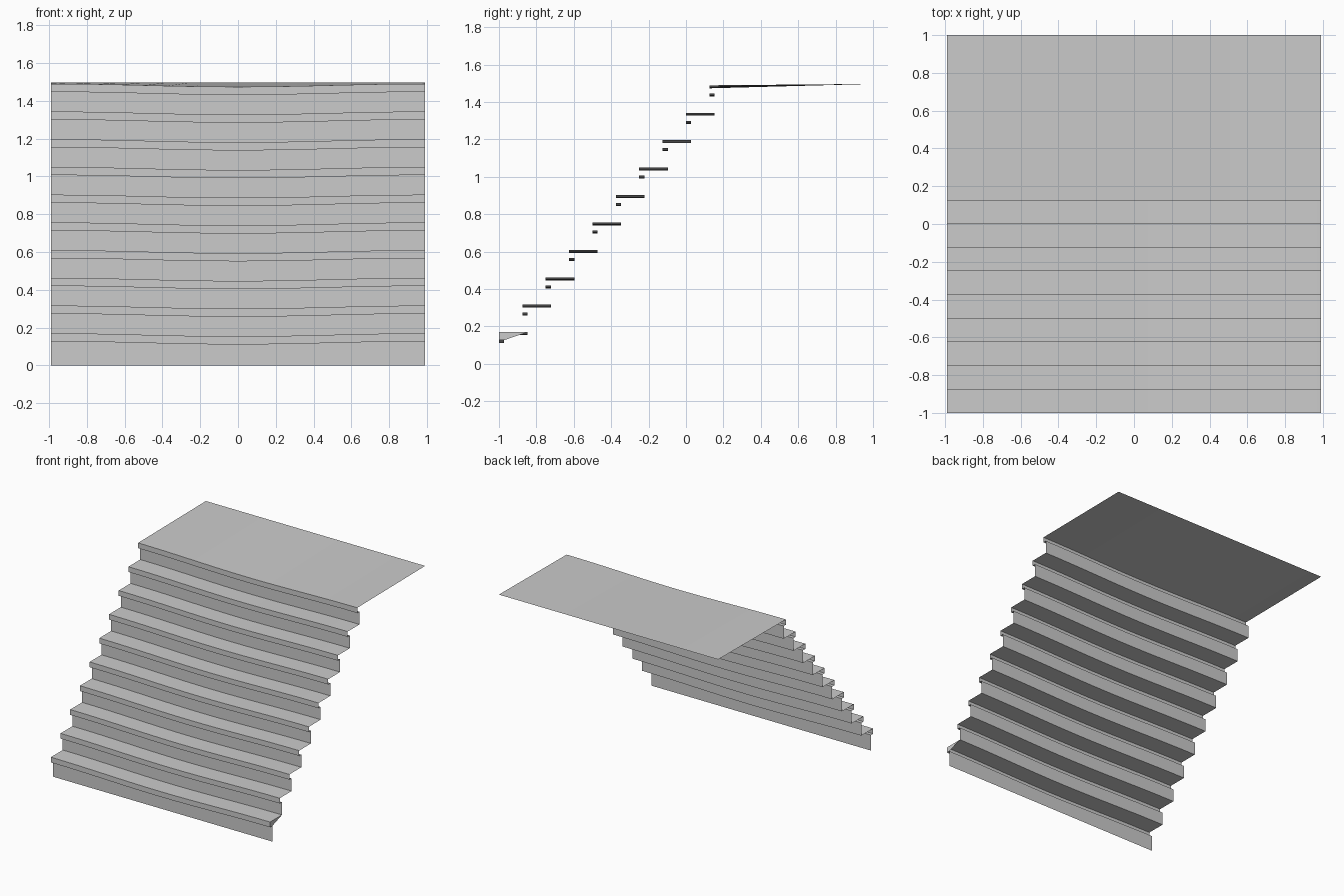
import bpy
import bmesh
import math

cube = bpy.data.objects.get("Cube")
if cube:
    bpy.data.objects.remove(cube, do_unlink=True)

STEPS, RUN, RISE = 10, 0.125, 0.1466
HALF_WIDTH, SEGMENTS = 0.99, 16
NOSE_DEPTH, NOSE_HEIGHT, NOSE_TOP = 0.028, 0.043, 0.17
SAG = 0.016

stone = bpy.data.materials.new("grey stone")
stone.use_nodes = True
grey = (0.6, 0.6, 0.6, 1)
stone.diffuse_color = grey
stone.node_tree.nodes["Principled BSDF"].inputs["Base Color"].default_value = grey

# Open side profile as (y, z, sag weight): riser, overhanging nosing, tread
profile = [(-1 + NOSE_DEPTH, 0, 0)]
for i in range(STEPS):
    y, z = -1 + i * RUN, NOSE_TOP + i * RISE
    profile += [(y + NOSE_DEPTH, z - NOSE_HEIGHT, 1), (y, z - NOSE_HEIGHT, 1), (y, z, 1)]
    if i < STEPS - 1:
        profile.append((y + RUN + NOSE_DEPTH, z, 1))
profile.append((1, 1.497, 0))  # level back edge of the landing


def worn_drop(x):
    """Steps are worn lower toward the middle."""
    return SAG * (1 + math.cos(math.pi * x / HALF_WIDTH)) / 2


# Sweep the profile across the width
bm = bmesh.new()
columns = []
for s in range(SEGMENTS + 1):
    x = HALF_WIDTH * (2 * s / SEGMENTS - 1)
    columns.append([bm.verts.new((x, y, z - w * worn_drop(x))) for y, z, w in profile])
for a, b in zip(columns, columns[1:]):
    for j in range(len(profile) - 1):
        bm.faces.new((a[j], b[j], b[j + 1], a[j + 1]))

# Closing plate on the end of the lowest step
bm.faces.new(columns[-1][1:5][::-1])

mesh = bpy.data.meshes.new("worn_staircase")
bm.to_mesh(mesh)
bm.free()
mesh.materials.append(stone)
stairs = bpy.data.objects.new("worn_staircase", mesh)
bpy.context.collection.objects.link(stairs)

bpy.context.view_layer.objects.active = stairs
stairs.select_set(True)
bpy.ops.object.shade_smooth_by_angle(angle=math.radians(30))
